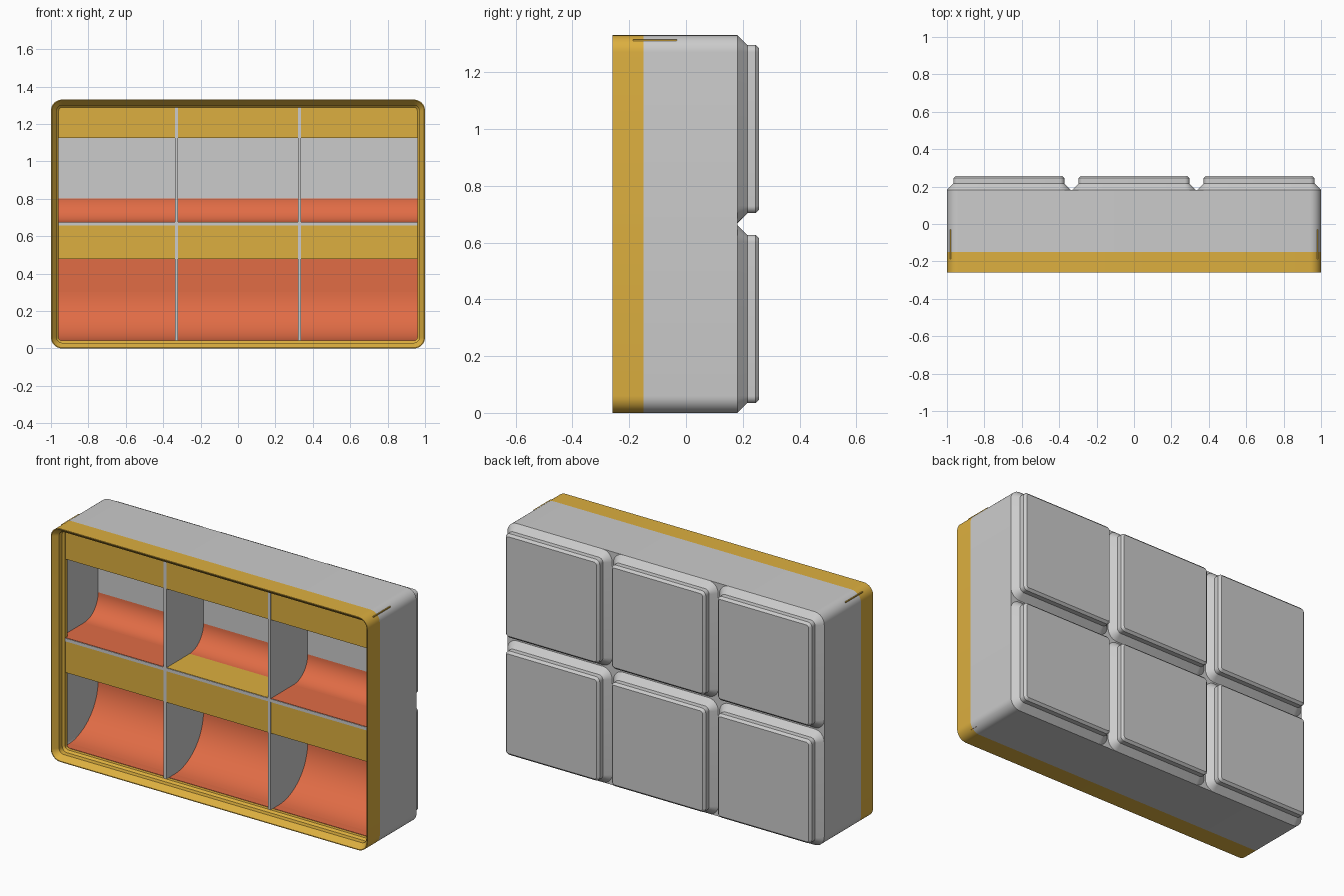
import bpy, bmesh, math

if "Cube" in bpy.data.objects:
    bpy.data.objects.remove(bpy.data.objects["Cube"])

S = 2 / 125.5                 # scale of one millimetre
Y0 = 0.2575                   # back plane (underside of the tray)
CZ = 83.5 * S / 2             # middle height
FLOOR, TOP = Y0 - 7 * S, Y0 - 28 * S


def material(name, color):
    m = bpy.data.materials.new(name)
    m.diffuse_color = color
    m.use_nodes = True
    m.node_tree.nodes["Principled BSDF"].inputs["Base Color"].default_value = m.diffuse_color
    return m


yellow = material("yellow", (0.72, 0.43, 0.05, 1))
red = material("red", (0.75, 0.15, 0.06, 1))


def finish(bm, name, mat):
    bmesh.ops.recalc_face_normals(bm, faces=bm.faces)
    me = bpy.data.meshes.new(name)
    bm.to_mesh(me)
    bm.free()
    ob = bpy.data.objects.new(name, me)
    bpy.context.collection.objects.link(ob)
    if mat:
        me.materials.append(mat)
    bpy.ops.object.select_all(action='DESELECT')
    ob.select_set(True)
    bpy.context.view_layer.objects.active = ob
    bpy.ops.object.shade_smooth_by_angle(angle=math.radians(25))
    return ob


def loft(name, rings, cx, cz, w, d, mat=None, ring_shaped=False):
    """Stack rounded rectangles; rings are (depth from back, inset) in mm."""
    bm = bmesh.new()
    loops = []
    for h, inset in rings:
        r = max(3.75 - inset, 0.3)
        loop = []
        for k, (sx, sz) in enumerate(((1, 1), (-1, 1), (-1, -1), (1, -1))):
            for i in range(9):
                a = (k + i / 8) * math.pi / 2
                x = sx * (w / 2 - inset - r) + r * math.cos(a)
                z = sz * (d / 2 - inset - r) + r * math.sin(a)
                loop.append(bm.verts.new((cx + x * S, Y0 - h * S, cz + z * S)))
        loops.append(loop)
    pairs = list(zip(loops, loops[1:]))
    if ring_shaped:
        pairs.append((loops[-1], loops[0]))
    else:
        bm.faces.new(loops[0])
        bm.faces.new(loops[-1])
    for a, b in pairs:
        for i in range(len(a)):
            j = (i + 1) % len(a)
            bm.faces.new((a[i], a[j], b[j], b[i]))
    return finish(bm, name, mat)


def prism(name, profile, x0, x1, mat=None):
    """Extrude a (y, z) profile from x0 to x1."""
    bm = bmesh.new()
    a = [bm.verts.new((x0, y, z)) for y, z in profile]
    b = [bm.verts.new((x1, y, z)) for y, z in profile]
    bm.faces.new(a)
    bm.faces.new(b)
    for i in range(len(a)):
        j = (i + 1) % len(a)
        bm.faces.new((a[i], a[j], b[j], b[i]))
    return finish(bm, name, mat)


def box(y0, y1, z0, z1):
    return [(y0, z0), (y1, z0), (y1, z1), (y0, z1)]


def scoop(z, r):
    """Fillet between the lower wall at z and the floor."""
    arc = [(FLOOR - r + r * math.sin(t), z + r - r * math.cos(t))
           for t in (i * math.pi / 32 for i in range(17))]
    return [(FLOOR + 0.01, z - 0.006), (arc[0][0], z - 0.006)] + arc + [(FLOOR + 0.01, z + r)]


# Tray shell and stacking lip
loft("tray_shell", [(4.75, 0), (25.54, 0), (25.15, 0.95), (7, 0.95)], 0, CZ, 125.5, 83.5)
loft("stacking_lip", [(25.54, 0), (32.45, 0), (32.45, 0.3), (30.5, 1.9), (28.7, 1.9),
                      (28, 2.6), (26.8, 2.6), (25.15, 0.95)],
     0, CZ, 125.5, 83.5, yellow, True)

# Six stepped feet on the back
for i in (-1, 0, 1):
    for j in (-1, 1):
        loft("foot", [(0, 2.95), (0.8, 2.15), (2.6, 2.15), (4.75, 0)],
             i * 42 * S, CZ + j * 21 * S, 41.5, 41.5)

# Dividers
XD, T = 0.329, 0.009
WX, Z0, Z1 = 0.985, 0.015, 2 * CZ - 0.015
for x in (-XD, XD):
    prism("upright_divider", box(TOP, FLOOR + 0.01, Z0, Z1), x - T, x + T)
prism("cross_divider", box(TOP, FLOOR + 0.01, CZ - T, CZ + T), -WX, WX)

# Compartment fittings
columns = [(-WX, -XD), (-XD, XD), (XD, WX)]
ZU = CZ + T + 0.002
for n, (x0, x1) in enumerate(columns):
    # lower row: large scoop starting at the lip, with a red floor
    prism("lower_scoop", scoop(0.041, 0.26), x0, x1, red)
    prism("lower_scoop_front", box(-0.165, FLOOR - 0.26, 0.02, 0.041), x0, x1, red)
    prism("lower_floor", box(FLOOR - 0.001, FLOOR + 0.01, 0.301, CZ - T), x0, x1, red)
    # upper row: small scoop, with a ledge along the divider
    prism("upper_scoop", scoop(ZU, 0.125), x0, x1, red)
    prism("upper_ledge", box(TOP + 0.003, FLOOR - 0.125, CZ + 0.002, ZU), x0, x1,
          yellow if n == 1 else red)
    # label tabs with sloping undersides
    for z, tip in ((CZ - T, 0.478), (Z1, 1.125)):
        prism("label_tab", [(TOP + 0.002, z), (TOP + 0.002, tip), (TOP + 0.019, tip),
                            (TOP + 0.019 + (z - tip) * 0.73, z)], x0, x1, yellow)
